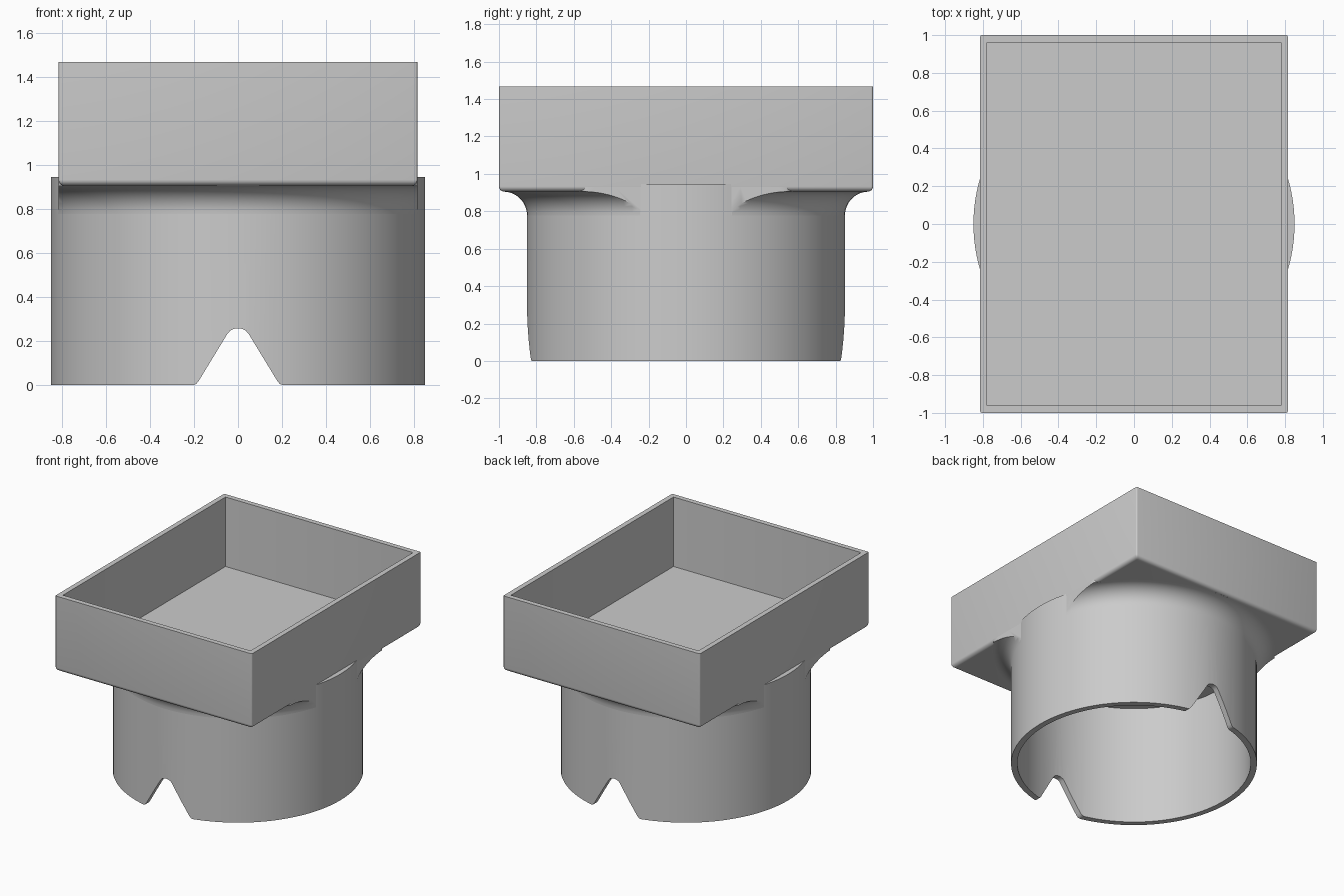
import bpy, bmesh, math
from math import sin, cos, pi
from mathutils import Vector

old = bpy.data.objects.get("Cube")
if old:
    bpy.data.objects.remove(old, do_unlink=True)

GREY = (0.6, 0.6, 0.6, 1)
plastic = bpy.data.materials.new("plain grey")
plastic.use_nodes = True
plastic.diffuse_color = GREY
plastic.node_tree.nodes["Principled BSDF"].inputs["Base Color"].default_value = GREY

HX, HY = 0.815, 1.0            # tray half width and half length
BOTTOM, TOP, FLOOR = 0.905, 1.467, 0.947
WALL = 0.038
R_OUT, R_IN = 0.85, 0.807      # socket radii
SOCKET_TOP = 0.945


def finish(name, bm):
    bmesh.ops.remove_doubles(bm, verts=bm.verts, dist=1e-5)
    bmesh.ops.recalc_face_normals(bm, faces=bm.faces)
    mesh = bpy.data.meshes.new(name)
    bm.to_mesh(mesh)
    bm.free()
    mesh.materials.append(plastic)
    obj = bpy.data.objects.new(name, mesh)
    bpy.context.collection.objects.link(obj)
    return obj


def lathe(name, profile, steps=128):
    bm = bmesh.new()
    verts = [bm.verts.new((r, 0, z)) for r, z in profile]
    edges = [bm.edges.new((a, b)) for a, b in zip(verts, verts[1:] + verts[:1])
             if not (a.co.x == 0 and b.co.x == 0)]
    bmesh.ops.spin(bm, geom=verts + edges, cent=(0, 0, 0), axis=(0, 0, 1),
                   angle=2 * pi, steps=steps, use_merge=True)
    return finish(name, bm)


def loft(name, rings):
    bm = bmesh.new()
    loops = [[bm.verts.new(p) for p in ring] for ring in rings]
    for a, b in zip(loops, loops[1:]):
        n = len(a)
        for i in range(n):
            bm.faces.new((a[i], a[(i + 1) % n], b[(i + 1) % n], b[i]))
    bm.faces.new(loops[0])
    bm.faces.new(loops[-1])
    return finish(name, bm)


def rounded_rect(inset, z, radius=0.01, steps=3):
    ring = []
    for k, (sx, sy) in enumerate([(1, 1), (-1, 1), (-1, -1), (1, -1)]):
        for s in range(steps + 1):
            a = (k + s / steps) * pi / 2
            ring.append(Vector((sx * (HX - inset - radius) + radius * cos(a),
                                sy * (HY - inset - radius) + radius * sin(a), z)))
    return ring


def select(obj):
    bpy.ops.object.select_all(action='DESELECT')
    obj.select_set(True)
    bpy.context.view_layer.objects.active = obj


def cut(obj, cutter, operation):
    mod = obj.modifiers.new("cut", 'BOOLEAN')
    mod.object, mod.operation, mod.solver = cutter, operation, 'EXACT'
    select(obj)
    bpy.ops.object.modifier_apply(modifier=mod.name)
    bpy.data.objects.remove(cutter, do_unlink=True)


# Open tray with a softened lower edge
soft = 0.028
rings = []
for i in range(7):
    a = i / 6 * pi / 2
    rings.append(rounded_rect(soft * (1 - sin(a)), BOTTOM + soft * (1 - cos(a))))
rings += [rounded_rect(0, TOP), rounded_rect(WALL, TOP, 0.002),
          rounded_rect(WALL, FLOOR, 0.002)]
tray = loft("tray", rings)

# Hollow round socket, closed at the top
socket = lathe("socket", [(0, SOCKET_TOP), (R_OUT, SOCKET_TOP), (R_OUT, 0),
                          (R_IN, 0), (R_IN, 0.908), (0, 0.908)])

# Rounded V notches through the front and back of the socket
half = [(0.215, -0.05), (0.205, 0), (0.19, 0.005), (0.178, 0.02),
        (0.05, 0.23), (0.036, 0.247), (0.018, 0.256)]
outline = half + [(0, 0.258)] + [(-x, z) for x, z in reversed(half)]
notch = loft("notch_cutter", [[(x, y, z) for x, z in outline] for y in (-1.2, 1.2)])
notch.hide_render = True
cut(socket, notch, 'DIFFERENCE')

# Curved flare joining the socket to the tray, trimmed flush with the tray sides
fillet = 0.127
arc = [(R_OUT + fillet * (1 - cos(i / 12 * pi / 2)),
        BOTTOM - fillet * (1 - sin(i / 12 * pi / 2))) for i in range(13)]
flare = lathe("flare", [(0.83, arc[0][1])] + arc
              + [(arc[-1][0], 0.935), (0.83, 0.935)])
trim = loft("trim_cutter", [[(x, y, z) for x, y in
            ((-HX, -HY), (HX, -HY), (HX, HY), (-HX, HY))] for z in (0.5, 1.2)])
trim.scale.x = 0.9995
trim.hide_render = True
bpy.context.view_layer.update()
cut(flare, trim, 'INTERSECT')

for obj in (tray, socket, flare):
    select(obj)
    bpy.ops.object.shade_smooth_by_angle(angle=math.radians(35))
